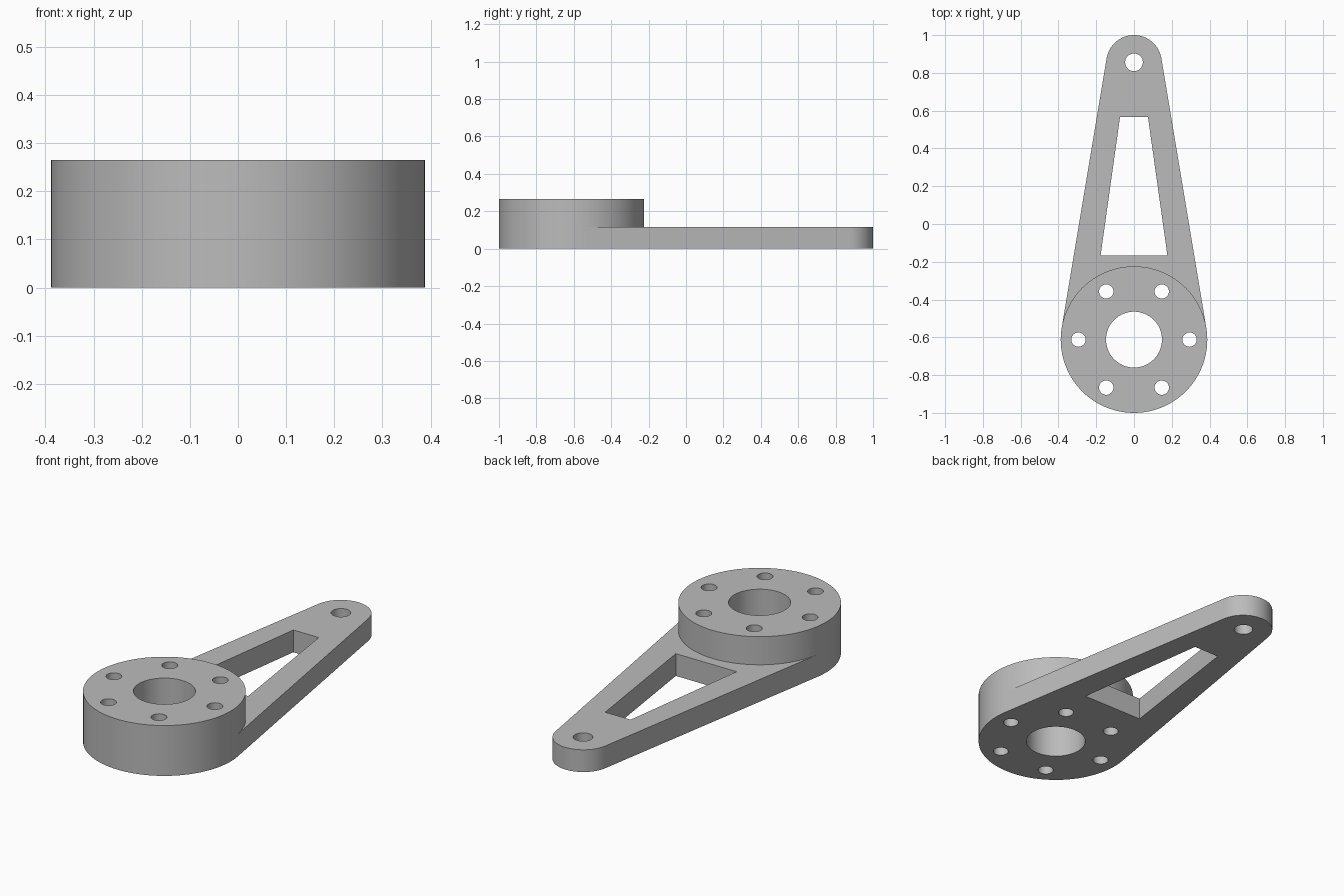
import bpy, bmesh
from math import sin, cos, asin, pi, radians

cube = bpy.data.objects.get("Cube")
if cube:
    bpy.data.objects.remove(cube, do_unlink=True)

HUB_Y, HUB_R, HUB_H = -0.612, 0.388, 0.265
TIP_Y, TIP_R, ARM_H = 0.853, 0.147, 0.117

grey = bpy.data.materials.new("machined_grey")
grey.use_nodes = True
grey.diffuse_color = (0.5, 0.5, 0.5, 1)
grey.node_tree.nodes["Principled BSDF"].inputs["Base Color"].default_value = grey.diffuse_color


def arc(x, y, r, start, end, count):
    """Points along an arc, both ends included."""
    angles = [start + (end - start) * i / count for i in range(count + 1)]
    return [(x + r * cos(a), y + r * sin(a)) for a in angles]


def circle(x, y, r, count):
    return arc(x, y, r, 0, 2 * pi, count)[:-1]


def prism(name, outline, bottom, top):
    """Extrude a counter-clockwise outline upward."""
    bm = bmesh.new()
    face = bm.faces.new([bm.verts.new((x, y, bottom)) for x, y in outline])
    result = bmesh.ops.extrude_face_region(bm, geom=[face])
    raised = [g for g in result["geom"] if isinstance(g, bmesh.types.BMVert)]
    bmesh.ops.translate(bm, verts=raised, vec=(0, 0, top - bottom))
    bmesh.ops.recalc_face_normals(bm, faces=bm.faces)
    mesh = bpy.data.meshes.new(name)
    bm.to_mesh(mesh)
    bm.free()
    mesh.materials.append(grey)
    obj = bpy.data.objects.new(name, mesh)
    bpy.context.collection.objects.link(obj)
    return obj


def combine(target, other, operation):
    """Apply a boolean and discard the second solid."""
    mod = target.modifiers.new(operation, 'BOOLEAN')
    mod.operation, mod.solver, mod.object = operation, 'EXACT', other
    bpy.context.view_layer.objects.active = target
    bpy.ops.object.modifier_apply(modifier=mod.name)
    bpy.data.objects.remove(other, do_unlink=True)


# Round hub and the tapered arm, tangent to hub and tip
lever = prism("lever_arm", circle(0, HUB_Y, HUB_R, 96), 0, HUB_H)
lean = asin((HUB_R - TIP_R) / (TIP_Y - HUB_Y))
outline = arc(0, TIP_Y, TIP_R, lean, pi - lean, 32)
outline += [(s * HUB_R * cos(lean), HUB_Y + HUB_R * sin(lean)) for s in (-1, 1)]
combine(lever, prism("arm", outline, 0, ARM_H), 'UNION')

# Tapered window, hub bore, tip hole and ring of bolt holes
window = [(-0.177, -0.168), (0.177, -0.168), (0.074, 0.566), (-0.074, 0.566)]
cuts = [window, circle(0, HUB_Y, 0.148, 64), circle(0, TIP_Y + 0.003, 0.047, 32)]
for i in range(6):
    a = i * pi / 3
    cuts.append(circle(0.294 * cos(a), HUB_Y + 0.294 * sin(a), 0.038, 32))
for cut in cuts:
    combine(lever, prism("cutter", cut, -0.1, HUB_H + 0.1), 'DIFFERENCE')

# Smooth the round walls, keep rims sharp
bpy.ops.object.select_all(action='DESELECT')
lever.select_set(True)
bpy.context.view_layer.objects.active = lever
bpy.ops.object.shade_smooth_by_angle(angle=radians(30))
